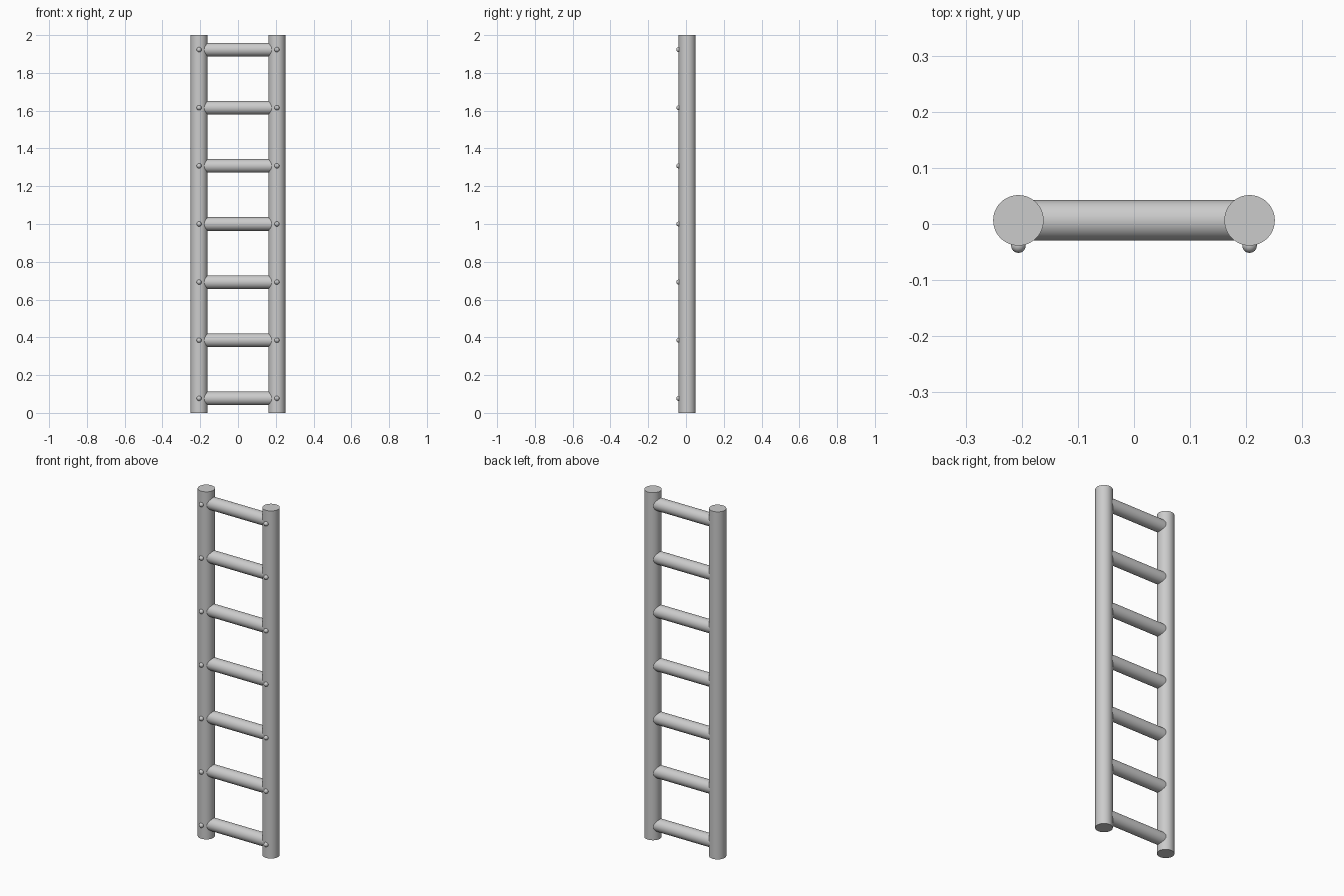
import bpy, math

if "Cube" in bpy.data.objects:
    bpy.data.objects.remove(bpy.data.objects["Cube"])

RAIL_X, AXIS_Y = 0.206, 0.0065
RAIL_R, RUNG_R, PIN_R = 0.045, 0.036, 0.013
HEIGHT, RUNGS = 2.0, 7
STEP = HEIGHT / (RUNGS - 0.5)


def finish(name):
    bpy.context.object.name = name
    bpy.ops.object.shade_smooth_by_angle(angle=math.radians(40))


def rod(name, radius, length, location, rotation=(0, 0, 0)):
    bpy.ops.mesh.primitive_cylinder_add(vertices=48, radius=radius, depth=length,
                                        location=location, rotation=rotation)
    finish(name)


# Upright side rails
for side, sx in (("left", -1), ("right", 1)):
    rod(f"{side}_rail", RAIL_R, HEIGHT, (sx * RAIL_X, AXIS_Y, HEIGHT / 2))

for i in range(RUNGS):
    z = HEIGHT / 2 + (i - (RUNGS - 1) / 2) * STEP
    # Rung, its ends seated inside the rails
    rod(f"rung_{i + 1}", RUNG_R, 2 * RAIL_X, (0, AXIS_Y, z), (0, math.pi / 2, 0))
    # Round pin heads on the front of each rail
    for side, sx in (("left", -1), ("right", 1)):
        bpy.ops.mesh.primitive_uv_sphere_add(segments=24, ring_count=12, radius=PIN_R,
                                             location=(sx * RAIL_X, AXIS_Y - RAIL_R, z))
        finish(f"{side}_pin_{i + 1}")
